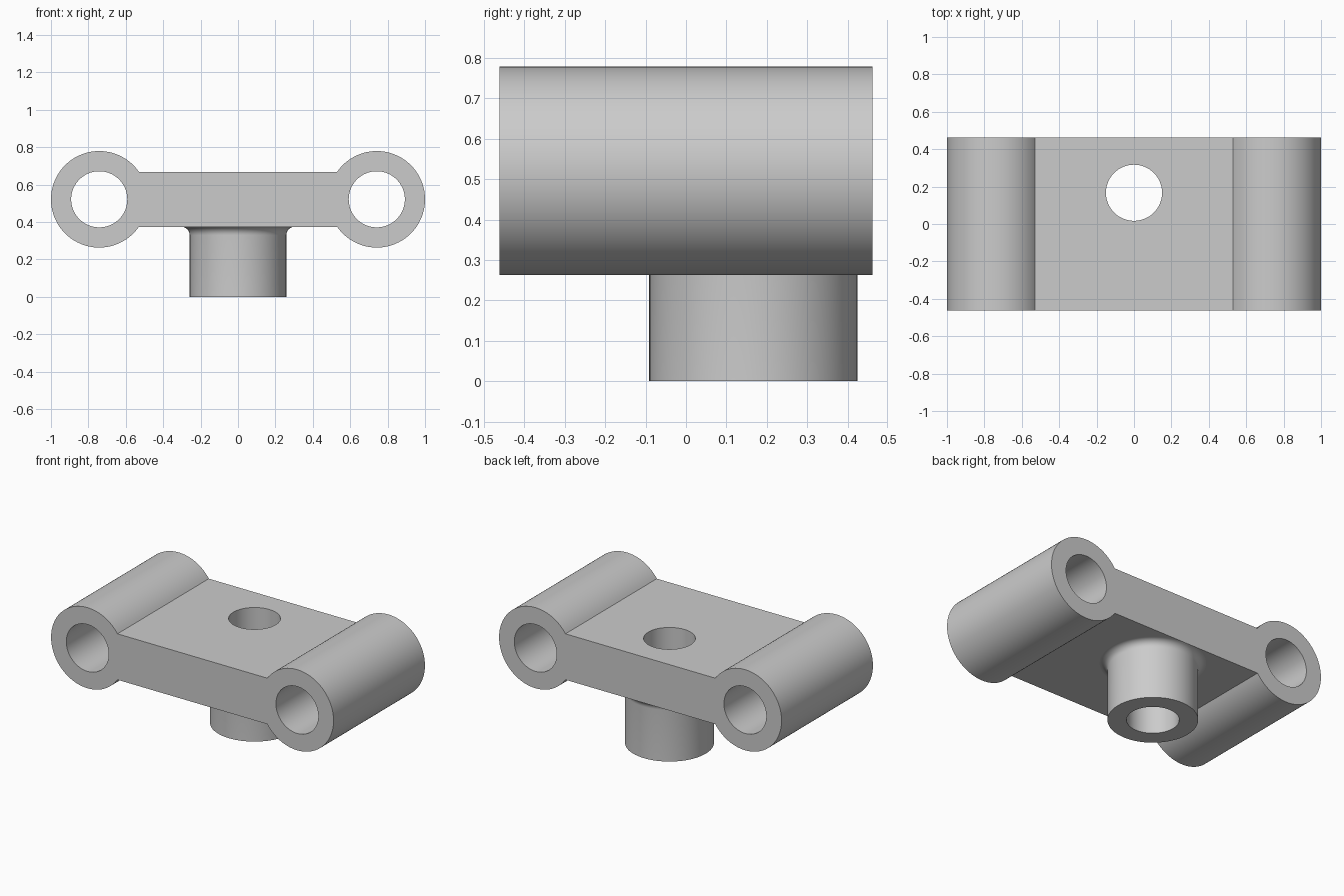
import bpy, bmesh, math

if "Cube" in bpy.data.objects:
    bpy.data.objects.remove(bpy.data.objects["Cube"])

TUBE_X, TUBE_Z, R_OUT, R_IN = 0.742, 0.52, 0.258, 0.15
HALF_Y, PLATE_LO, PLATE_HI = 0.462, 0.374, 0.668
BOSS_Y, FILLET, SEG = 0.167, 0.045, 96

metal = bpy.data.materials.new("light_grey")
metal.diffuse_color = (0.6, 0.6, 0.6, 1)
metal.use_nodes = True
metal.node_tree.nodes["Principled BSDF"].inputs["Base Color"].default_value = metal.diffuse_color


def arc(cx, cy, r, a0, a1, n):
    return [(cx + r * math.cos(a0 + (a1 - a0) * i / n),
             cy + r * math.sin(a0 + (a1 - a0) * i / n)) for i in range(n + 1)]


def finish(obj):
    obj.data.materials.clear()
    obj.data.materials.append(metal)
    bpy.ops.object.select_all(action='DESELECT')
    obj.select_set(True)
    bpy.context.view_layer.objects.active = obj
    bpy.ops.object.shade_smooth_by_angle(angle=math.radians(30))


# Body: dumbbell outline with two round openings, extruded along y
half = (PLATE_HI - PLATE_LO) / 2
t = math.asin(half / R_OUT)
outline = (arc(TUBE_X, 0, R_OUT, t - math.pi, math.pi - t, 80)
           + arc(-TUBE_X, 0, R_OUT, t, 2 * math.pi - t, 80))
loops = [outline] + [arc(s * TUBE_X, 0, R_IN, 0, 2 * math.pi, SEG)[:-1] for s in (-1, 1)]
curve = bpy.data.curves.new("body_profile", 'CURVE')
curve.dimensions, curve.fill_mode, curve.extrude = '2D', 'BOTH', HALF_Y
for pts in loops:
    sp = curve.splines.new('POLY')
    sp.points.add(len(pts) - 1)
    for p, (x, y) in zip(sp.points, pts):
        p.co = (x, y, 0, 1)
    sp.use_cyclic_u = True
body = bpy.data.objects.new("body", curve)
bpy.context.collection.objects.link(body)
body.select_set(True)
bpy.context.view_layer.objects.active = body
bpy.ops.object.convert(target='MESH')
body = bpy.context.object
body.name = "body"
bm = bmesh.new()
bm.from_mesh(body.data)
bmesh.ops.remove_doubles(bm, verts=bm.verts, dist=1e-5)
for v in bm.verts:
    x, y, z = v.co
    v.co = (x, -z, y + (PLATE_LO + PLATE_HI) / 2)
bmesh.ops.recalc_face_normals(bm, faces=bm.faces)
bm.to_mesh(body.data)
bm.free()

# Vertical bore through the plate
bpy.ops.mesh.primitive_cylinder_add(vertices=SEG, radius=R_IN, depth=1,
                                    location=(0, BOSS_Y, TUBE_Z))
cutter = bpy.context.object
cutter.name = "bore_cutter"
cutter.hide_render = True
bpy.context.view_layer.objects.active = body
mod = body.modifiers.new("bore", 'BOOLEAN')
mod.operation, mod.solver, mod.object = 'DIFFERENCE', 'EXACT', cutter
bpy.ops.object.modifier_apply(modifier=mod.name)
bpy.data.objects.remove(cutter)
finish(body)

# Boss: lathed hollow post with a fillet where it meets the plate
profile = [(R_IN, PLATE_LO), (R_IN, 0), (R_OUT, 0)] + arc(
    R_OUT + FILLET, PLATE_LO - FILLET, FILLET, math.pi, math.pi / 2, 8)
bm = bmesh.new()
rings = []
for r, z in profile:
    rings.append([bm.verts.new((r * math.cos(2 * math.pi * i / SEG),
                                min(BOSS_Y + r * math.sin(2 * math.pi * i / SEG), HALF_Y), z))
                  for i in range(SEG)])
for a, b in zip(rings, rings[1:]):
    for i in range(SEG):
        j = (i + 1) % SEG
        bm.faces.new((a[i], b[i], b[j], a[j]))
# Inner wall runs downward, so this winding faces outward from the solid
bmesh.ops.recalc_face_normals(bm, faces=bm.faces)
mesh = bpy.data.meshes.new("boss")
bm.to_mesh(mesh)
bm.free()
boss = bpy.data.objects.new("boss", mesh)
bpy.context.collection.objects.link(boss)
finish(boss)
